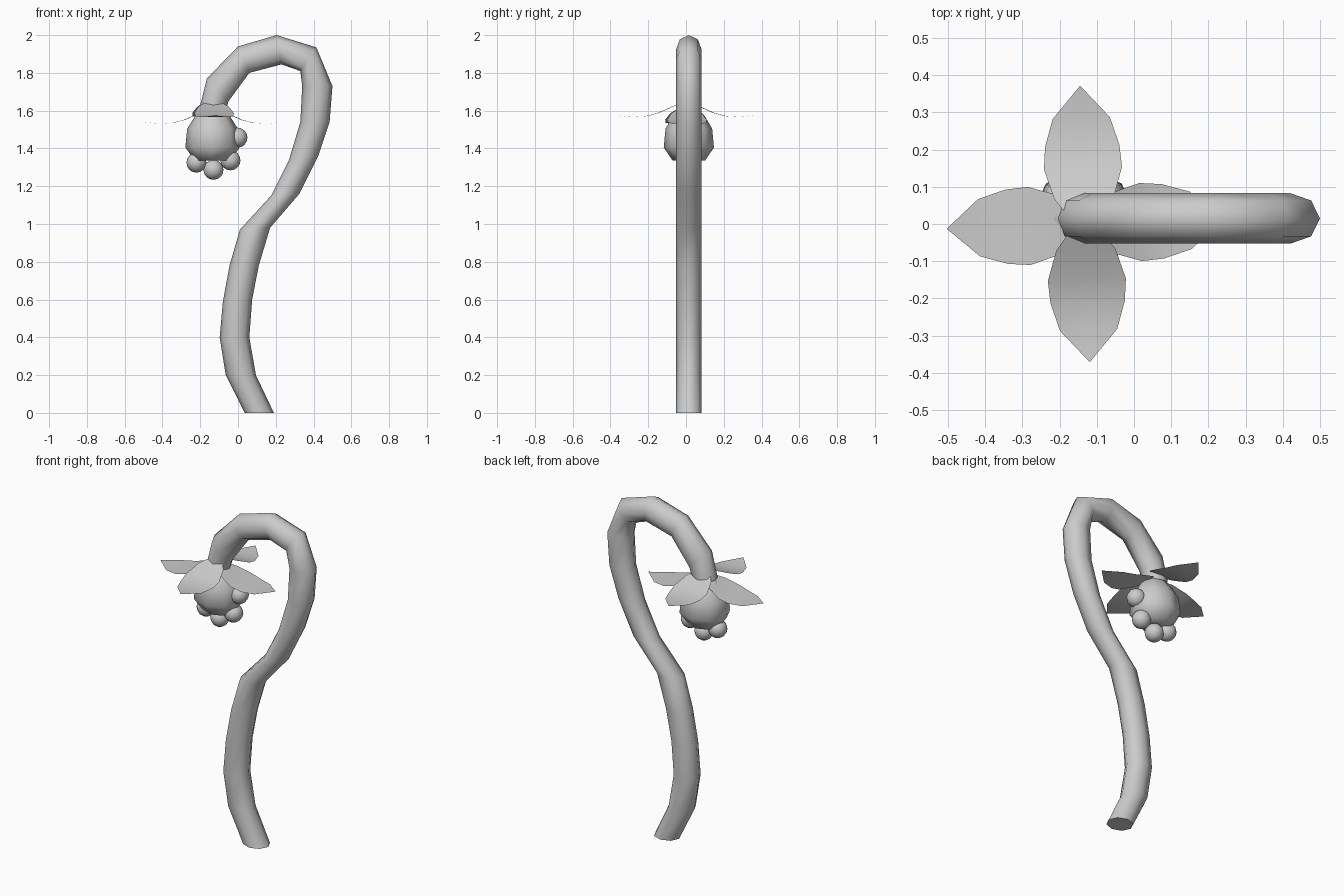
import bpy, bmesh, math
from mathutils import Matrix, Vector

if "Cube" in bpy.data.objects:
    bpy.data.objects.remove(bpy.data.objects["Cube"], do_unlink=True)

grey = bpy.data.materials.new("plain_grey")
grey.use_nodes = True
grey.diffuse_color = (0.6, 0.6, 0.6, 1)
grey.node_tree.nodes["Principled BSDF"].inputs["Base Color"].default_value = (0.6, 0.6, 0.6, 1)

MID_Y = 0.015
HEAD_X = -0.135


def finish(name, bm, recalc=True):
    if recalc:
        bmesh.ops.recalc_face_normals(bm, faces=bm.faces)
    for face in bm.faces:
        face.smooth = True
    mesh = bpy.data.meshes.new(name)
    bm.to_mesh(mesh)
    bm.free()
    mesh.materials.append(grey)
    obj = bpy.data.objects.new(name, mesh)
    bpy.context.collection.objects.link(obj)
    return obj


def skin(bm, rows, closed):
    """Bridge consecutive rows of vertices with quads."""
    for a, b in zip(rows, rows[1:]):
        n = len(a)
        for i in range(n if closed else n - 1):
            j = (i + 1) % n
            bm.faces.new((a[i], a[j], b[j], b[i]))


def ring(bm, centre, across, depth, sides=8):
    verts = []
    for i in range(sides):
        t = math.tau * i / sides
        verts.append(bm.verts.new(centre + across * math.cos(t) + Vector((0, depth * math.sin(t), 0))))
    return verts


# Stem: each entry is the left/outer and right/inner edge of one joint (x, z)
joints = [
    ((0.035, 0), (0.19, 0)), ((-0.065, 0.2), (0.095, 0.2)),
    ((-0.097, 0.4), (0.06, 0.4)), ((-0.08, 0.59), (0.075, 0.6)),
    ((-0.045, 0.78), (0.11, 0.78)), ((0.01, 0.97), (0.17, 0.98)),
    ((0.175, 1.15), (0.325, 1.16)), ((0.27, 1.34), (0.425, 1.36)),
    ((0.33, 1.54), (0.485, 1.54)), ((0.34, 1.73), (0.5, 1.73)),
    ((0.33, 1.81), (0.415, 1.935)), ((0.23, 1.845), (0.205, 2.0)),
    ((0.06, 1.8), (0, 1.94)), ((-0.05, 1.65), (-0.165, 1.77)),
    ((-0.075, 1.57), (-0.205, 1.61)),
]
bm = bmesh.new()
rows = []
for (x0, z0), (x1, z1) in joints:
    a, b = Vector((x0, MID_Y, z0)), Vector((x1, MID_Y, z1))
    rows.append(ring(bm, (a + b) / 2, (b - a) / 2, 0.068))
skin(bm, rows, True)
bm.faces.new(rows[0])
bm.faces.new(rows[-1])
stem = finish("stem", bm)

# Flower head: a faceted bulb (radius, height)
bulb = [(0.09, 1.335), (0.14, 1.405), (0.13, 1.505), (0.09, 1.57), (0.05, 1.61)]
bm = bmesh.new()
rows = [ring(bm, Vector((HEAD_X, MID_Y, z)), Vector((r * 1.03, 0, 0)), r * 0.95) for r, z in bulb]
skin(bm, rows, True)
bm.faces.new(rows[0])
bm.faces.new(rows[-1])
finish("flower_head", bm)

# Berries: a row of small balls under the head
for i, (x, z) in enumerate([(-0.22, 1.325), (-0.13, 1.287), (-0.04, 1.337), (-0.003, 1.457)]):
    bm = bmesh.new()
    bmesh.ops.create_uvsphere(bm, u_segments=12, v_segments=8, radius=0.053,
                              matrix=Matrix.Translation((x, MID_Y, z)))
    finish(f"berry_{i + 1}", bm)

# Petals: four thin arching sheets (distance, half width, height)
outline = [(0.03, 0.05, 1.605), (0.07, 0.08, 1.587), (0.15, 0.105, 1.552),
           (0.21, 0.1, 1.536), (0.285, 0.077, 1.531), (0.372, 0, 1.54)]
for k, name in enumerate(["left_petal", "back_petal", "right_petal", "front_petal"]):
    lift = 0.035 * (k % 2)
    turn = Matrix.Translation((HEAD_X + 0.003, 0, lift)) @ Matrix.Rotation(math.radians(90 * k + 2), 4, "Z")
    bm = bmesh.new()
    rows = []
    for r, w, z in outline[:-1]:
        rows.append([bm.verts.new(turn @ Vector((r, s * w, z))) for s in (1, 0, -1)])
    skin(bm, rows, False)
    r, w, z = outline[-1]
    tip = bm.verts.new(turn @ Vector((r, w, z)))
    for a, b in zip(rows[-1], rows[-1][1:]):
        bm.faces.new((a, b, tip))
    bm.normal_update()
    if sum(f.normal.z for f in bm.faces) < 0:
        bmesh.ops.reverse_faces(bm, faces=bm.faces)
    finish(name, bm, recalc=False)

# Keep the cut end of the stem crisp
bpy.ops.object.select_all(action="DESELECT")
stem.select_set(True)
bpy.context.view_layer.objects.active = stem
bpy.ops.object.shade_smooth_by_angle(angle=math.radians(60))
